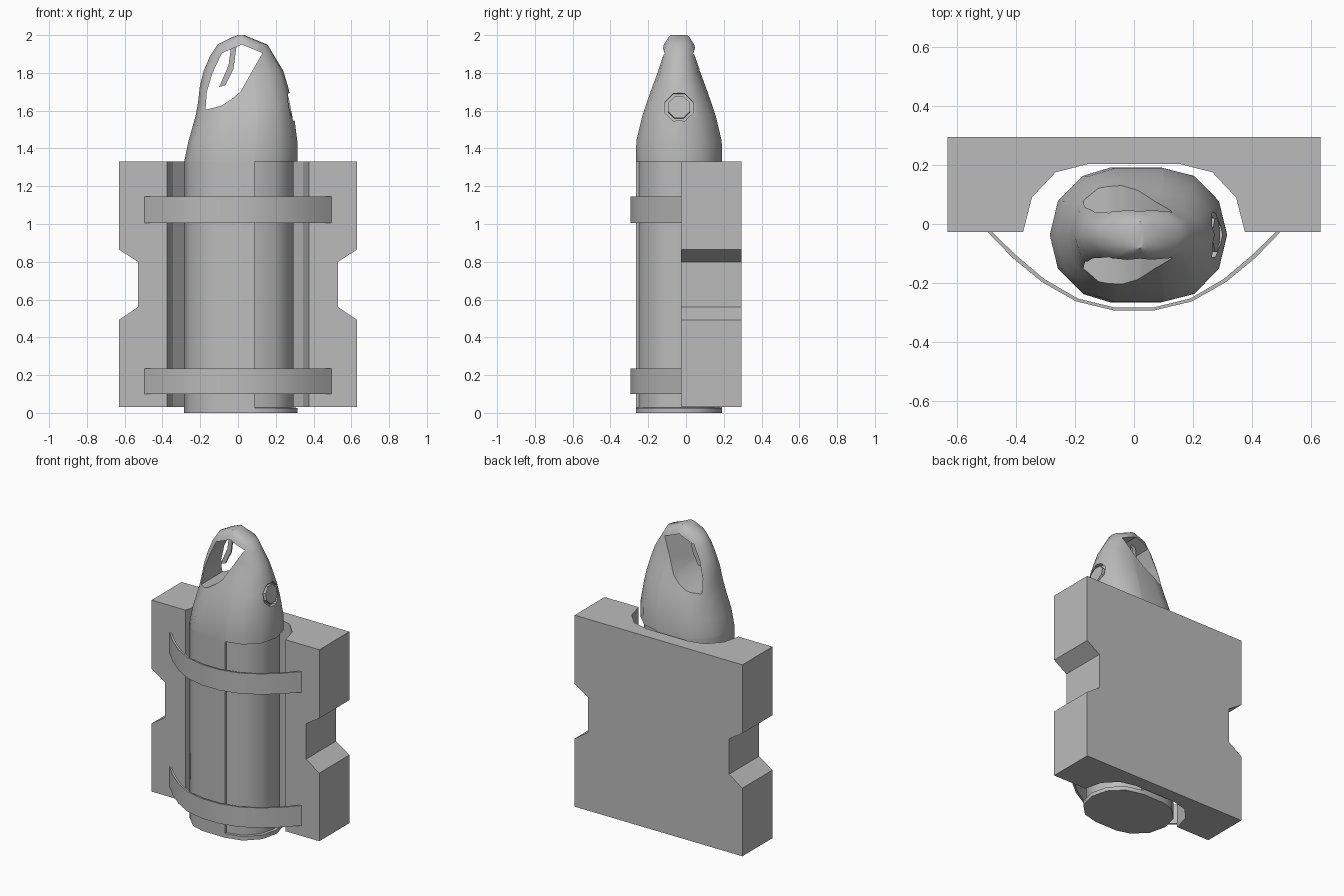
import bpy, bmesh, math
from mathutils import Matrix, Vector

cube = bpy.data.objects.get("Cube")
if cube:
    bpy.data.objects.remove(cube, do_unlink=True)

grey = bpy.data.materials.new("plain grey")
grey.use_nodes = True
grey.diffuse_color = (0.5, 0.5, 0.5, 1)
bsdf = next(n for n in grey.node_tree.nodes if n.type == 'BSDF_PRINCIPLED')
bsdf.inputs["Base Color"].default_value = grey.diffuse_color


def loft(name, rings):
    """Skin a list of closed rings and cap both ends."""
    bm = bmesh.new()
    rows = [[bm.verts.new(p) for p in ring] for ring in rings]
    n = len(rows[0])
    for a, b in zip(rows, rows[1:]):
        for i in range(n):
            j = (i + 1) % n
            bm.faces.new((a[i], a[j], b[j], b[i]))
    bm.faces.new(rows[0][::-1])
    bm.faces.new(rows[-1])
    bmesh.ops.recalc_face_normals(bm, faces=bm.faces)
    mesh = bpy.data.meshes.new(name)
    bm.to_mesh(mesh)
    bm.free()
    mesh.materials.append(grey)
    obj = bpy.data.objects.new(name, mesh)
    bpy.context.collection.objects.link(obj)
    return obj


def prism_z(name, pts, low, high):
    return loft(name, [[(x, y, z) for x, y in pts] for z in (low, high)])


def prism_y(name, pts, low, high):
    return loft(name, [[(x, y, z) for x, z in pts] for y in (low, high)])


def select(obj):
    bpy.ops.object.select_all(action='DESELECT')
    obj.select_set(True)
    bpy.context.view_layer.objects.active = obj


def cut(obj, cutter):
    cutter.hide_render = True
    select(obj)
    mod = obj.modifiers.new("cut", 'BOOLEAN')
    mod.operation = 'DIFFERENCE'
    mod.solver = 'EXACT'
    mod.object = cutter
    bpy.ops.object.modifier_apply(modifier=mod.name)
    bpy.data.objects.remove(cutter, do_unlink=True)


def smooth(obj, degrees=40):
    select(obj)
    bpy.ops.object.shade_smooth_by_angle(angle=math.radians(degrees))


# Back block: grooved plan shape with a notch on each side
half = [(0.63, 0.295), (0.63, -0.027), (0.375, -0.027), (0.345, 0.09),
        (0.265, 0.175), (0.155, 0.203)]
block = prism_z("back_block", half + [(-x, y) for x, y in half[::-1]], 0.03, 1.33)
for s in (1, -1):
    notch = [(s * 0.7, 0.445), (s * 0.53, 0.56), (s * 0.53, 0.8), (s * 0.7, 0.91)]
    cut(block, prism_y("notch_cutter", notch, -0.3, 0.6))

# Canister cross-section, counter-clockwise, relative to its own centre
CX, CY = 0.015, -0.037
quarter = [(0.3, 0), (0.272, 0.115), (0.187, 0.2), (0.076, 0.228), (0.073, 0.228)]
upper = quarter + [(-0.095, 0.228), (-0.187, 0.2), (-0.272, 0.115), (-0.3, 0)]
section = upper + [(x, -y) for x, y in upper[-2:0:-1]]


def ring(z, left=-0.285, right=0.315, depth=0.228):
    mid, sx, sy = (left + right) / 2, (right - left) / 0.6, depth / 0.228
    return [(mid + x * sx, CY + y * sy, z) for x, y in section]


def recessed(z):
    return [(CX + x * 0.933, CY + y * 0.925, z) if x > 0.0745 else (CX + x, CY + y, z)
            for x, y in section]


# Canister with a shallow recess on its left side and a tapering head
head = [(1.44, -0.262, 0.314, 0.226), (1.57, -0.225, 0.297, 0.195),
        (1.64, -0.212, 0.286, 0.172), (1.73, -0.202, 0.264, 0.14),
        (1.81, -0.182, 0.24, 0.11), (1.89, -0.148, 0.192, 0.094),
        (1.95, -0.108, 0.156, 0.08), (1.985, -0.04, 0.068, 0.058),
        (2.0, 0.0, 0.035, 0.045)]
canister = loft("canister", [ring(0), ring(0.027), recessed(0.0275), recessed(1.33),
                             ring(1.3305)] + [ring(*h) for h in head])

# Opening that leaves the handle loop
opening = [(-0.172, 1.605), (-0.09, 1.625), (-0.035, 1.66), (0.013, 1.7),
           (0.07, 1.8), (0.13, 1.905), (0.02, 1.95), (-0.085, 1.905),
           (-0.135, 1.8), (-0.165, 1.7)]
cut(canister, prism_y("opening_cutter", opening, -0.5, 0.5))

# Octagonal button sunk into the head
tilt = Matrix.Translation((0.286, CY, 1.62)) @ Matrix.Rotation(-0.19, 4, 'Y')


def octagon(name, radius, low, high):
    turns = [math.pi / 8 + i * math.pi / 4 for i in range(8)]
    return loft(name, [[tilt @ Vector((d, radius * math.cos(a), radius * math.sin(a)))
                        for a in turns] for d in (low, high)])


cut(canister, octagon("button_cutter", 0.08, -0.03, 0.1))
smooth(canister)
octagon("button", 0.062, -0.05, -0.008)

# Small tongue hanging inside the handle
tongue = [(-0.005, 1.965), (-0.024, 1.82), (-0.066, 1.735), (-0.1, 1.725),
          (-0.05, 1.84), (-0.035, 1.95)]
prism_y("tongue", tongue, CY - 0.006, CY + 0.006)

# Two curved straps
arc = [(0.495, -0.027), (0.41, -0.115), (0.31, -0.197), (0.195, -0.262), (0.065, -0.293)]
outer = arc + [(-x, y) for x, y in arc[::-1]]
inner = [(x * 0.975, y + 0.01) for x, y in outer]
inner[0], inner[-1] = (0.48, -0.027), (-0.48, -0.027)
for name, low, high in (("lower_strap", 0.1, 0.235), ("upper_strap", 1.005, 1.145)):
    smooth(prism_z(name, outer + inner[::-1], low, high))
